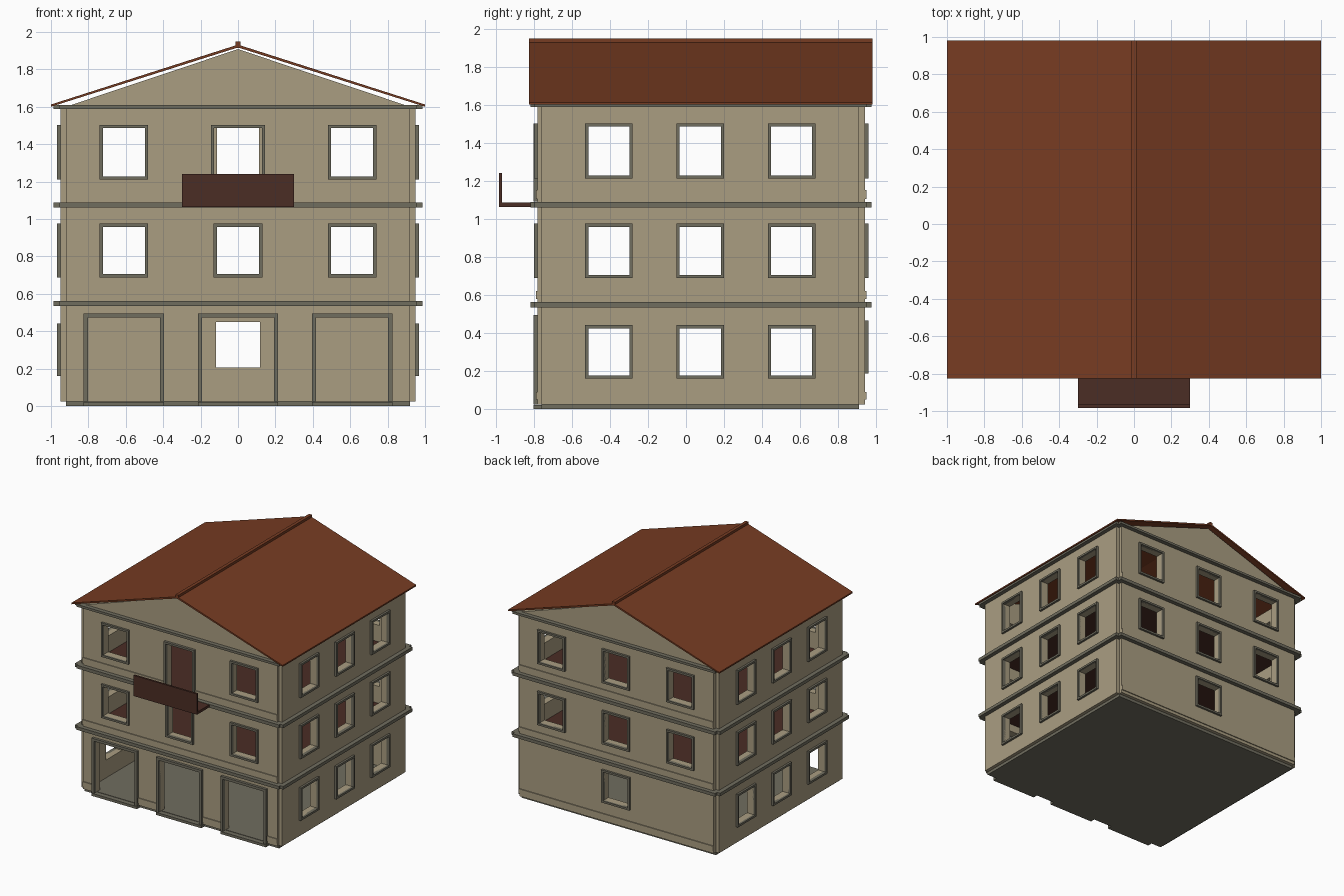
import bpy, bmesh
from mathutils import Matrix, Vector

if "Cube" in bpy.data.objects:
    bpy.data.objects.remove(bpy.data.objects["Cube"])


def material(name, rgb):
    m = bpy.data.materials.new(name)
    m.use_nodes = True
    m.diffuse_color = (*rgb, 1)
    bsdf = next(n for n in m.node_tree.nodes if n.type == "BSDF_PRINCIPLED")
    bsdf.inputs["Base Color"].default_value = (*rgb, 1)
    return m


WALL = material("beige plaster", (0.40, 0.34, 0.222))
TRIM = material("grey stone trim", (0.162, 0.153, 0.114))
ROOF = material("red brown roof", (0.185, 0.045, 0.016))
WOOD = material("dark brown wood", (0.07, 0.026, 0.018))

# Facade spaces: local x runs along the wall, y points outward, z is up
X, Y, Z = Vector((1, 0, 0)), Vector((0, 1, 0)), Vector((0, 0, 1))


def space(along, outward, origin):
    return Matrix((along, outward, Z)).transposed().to_4x4(), Vector(origin)


SIDES = {
    "front": space(X, -Y, (0, -0.78, 0)),
    "back": space(X, Y, (0, 0.94, 0)),
    "left": space(Y, X, (0.95, 0, 0)),
    "right": space(Y, -X, (-0.95, 0, 0)),
}
WORLD = (Matrix.Identity(4), Vector((0, 0, 0)))


def finish(name, bm, mat, where=WORLD):
    for v in bm.verts:
        v.co = where[0] @ v.co + where[1]
    bmesh.ops.recalc_face_normals(bm, faces=bm.faces)
    me = bpy.data.meshes.new(name)
    bm.to_mesh(me)
    bm.free()
    me.materials.append(mat)
    ob = bpy.data.objects.new(name, me)
    bpy.context.collection.objects.link(ob)
    return ob


def extrude(bm, vector):
    out = bmesh.ops.extrude_face_region(bm, geom=bm.faces[:])["geom"]
    bmesh.ops.translate(bm, vec=vector, verts=[g for g in out if isinstance(g, bmesh.types.BMVert)])


def panel(name, where, rect, depth, mat, holes=()):
    """Slab over rect (u0, u1, z0, z1) between two depths, with rectangular openings."""
    bm = bmesh.new()
    us = sorted({u for r in (rect, *holes) for u in r[:2]})
    zs = sorted({z for r in (rect, *holes) for z in r[2:]})
    for u0, u1 in zip(us, us[1:]):
        for z0, z1 in zip(zs, zs[1:]):
            uc, zc = (u0 + u1) / 2, (z0 + z1) / 2
            if any(h[0] < uc < h[1] and h[2] < zc < h[3] for h in holes):
                continue
            bm.faces.new([bm.verts.new((u, depth[0], z))
                          for u, z in ((u0, z0), (u1, z0), (u1, z1), (u0, z1))])
    bmesh.ops.remove_doubles(bm, verts=bm.verts, dist=0.0001)
    extrude(bm, (0, depth[1] - depth[0], 0))
    bmesh.ops.dissolve_limit(bm, angle_limit=0.01, verts=bm.verts, edges=bm.edges)
    return finish(name, bm, mat, where)


def prism(name, outline, y0, y1, mat):
    """Front-facing outline of (x, z) points run from y0 to y1."""
    bm = bmesh.new()
    bm.faces.new([bm.verts.new((x, y0, z)) for x, z in outline])
    extrude(bm, (0, y1 - y0, 0))
    return finish(name, bm, mat)


def opening(centre, half, z0, z1):
    return (centre - half, centre + half, z0, z1)


LOW, MID, HIGH = (0.178, 0.425), (0.705, 0.958), (1.228, 1.485)
COLUMNS = (-0.61, 0, 0.61)
ROWS = (-0.405, 0.075, 0.555)

# Openings for each facade
back_windows = [opening(c, 0.113, *s) for s in (MID, HIGH) for c in COLUMNS]
back_windows.append(opening(0, 0.117, 0.205, 0.45))
side_windows = [opening(c, 0.108, *s) for s in (LOW, MID, HIGH) for c in ROWS]
front_windows = [opening(c, 0.113, *MID) for c in COLUMNS]
front_windows += [opening(c, 0.113, *HIGH) for c in COLUMNS if c]
balcony_door = opening(0, 0.127, 1.09, 1.485)
entrances = [opening(c, 0.193, 0.025, 0.472) for c in COLUMNS]
openings = {
    "front": front_windows + [balcony_door] + entrances,
    "back": back_windows,
    "left": side_windows,
    "right": side_windows,
}

# Walls, frames and storey ledges
for side, where in SIDES.items():
    facing = side in ("front", "back")
    u0, u1 = (-0.92, 0.92) if facing else (-0.76, 0.91)
    panel(side + "_wall", where, (u0, u1, 0.025, 1.6), (-0.06, 0), WALL, openings[side])
    for i, (a, b, z0, z1) in enumerate(openings[side]):
        border = 0.022 if z0 < 0.1 else 0.017
        standing = z0 < 0.1 or (a, b, z0, z1) == balcony_door
        bottom = z0 if standing else z0 - border
        hole = (a, b, z0 - 0.01 if standing else z0, z1)
        if standing:
            for n, (p, q) in enumerate(((a - border, a), (b, b + border))):
                panel(f"{side}_door_jamb_{i}_{n}", where, (p, q, bottom, z1), (-0.01, 0.022), TRIM)
            panel(f"{side}_door_lintel_{i}", where, (a - border, b + border, z1, z1 + border),
                  (-0.01, 0.022), TRIM)
        else:
            panel(f"{side}_window_frame_{i}", where, (a - border, b + border, bottom, z1 + border),
                  (-0.01, 0.018), TRIM, [hole])
    for i, (z0, z1) in enumerate(((0.535, 0.562), (1.06, 1.088), (1.588, 1.608))):
        panel(f"{side}_ledge_{i}", where, (u0 - 0.038, u1 + 0.038, z0, z1), (-0.04, 0.036), TRIM)

# Skirting bands on the two gable facades, broken at the doors
bands = {"ground": (0.05, 0.09), "middle": (0.58, 0.62), "upper": (1.105, 1.152)}
whole = [(-0.92, 0.92)]
breaks = {
    ("front", "ground"): [(-0.92, -0.825), (-0.395, -0.215), (0.215, 0.395), (0.825, 0.92)],
    ("front", "upper"): [(-0.92, -0.144), (0.144, 0.92)],
}
for side in ("front", "back"):
    for level, (z0, z1) in bands.items():
        for i, (a, b) in enumerate(breaks.get((side, level), whole)):
            panel(f"{side}_{level}_skirting_{i}", SIDES[side], (a, b, z0, z1), (-0.01, 0.008), WALL)

# Ground slab, door thresholds and upper floors
panel("ground_slab", WORLD, (-0.92, 0.92, 0, 0.025), (-0.76, 0.91), TRIM)
for i, c in enumerate(COLUMNS):
    panel(f"door_threshold_{i}", WORLD, (c - 0.215, c + 0.215, 0, 0.022), (-0.802, -0.74), TRIM)
for name, z in (("middle_floor", 0.56), ("upper_floor", 1.086)):
    panel(name, WORLD, (-0.9, 0.9, z - 0.022, z), (-0.73, 0.89), WOOD)

# Gables
gable = [(-0.92, 1.6), (0.92, 1.6), (0, 1.908)]
prism("front_gable", gable, -0.78, -0.72, WALL)
prism("back_gable", gable, 0.88, 0.94, WALL)

# Roof slopes and ridge cap
for name, s in (("left_roof_slope", 1), ("right_roof_slope", -1)):
    prism(name, [(0, 1.917), (s, 1.6), (s, 1.612), (0, 1.932)], -0.825, 0.98, ROOF)
panel("ridge_cap", WORLD, (-0.014, 0.014, 1.915, 1.948), (-0.825, 0.98), ROOF)

# Balcony
panel("balcony_floor", WORLD, (-0.3, 0.3, 1.063, 1.085), (-0.983, -0.815), WOOD)
panel("balcony_front", WORLD, (-0.3, 0.3, 1.063, 1.24), (-0.983, -0.966), WOOD)
